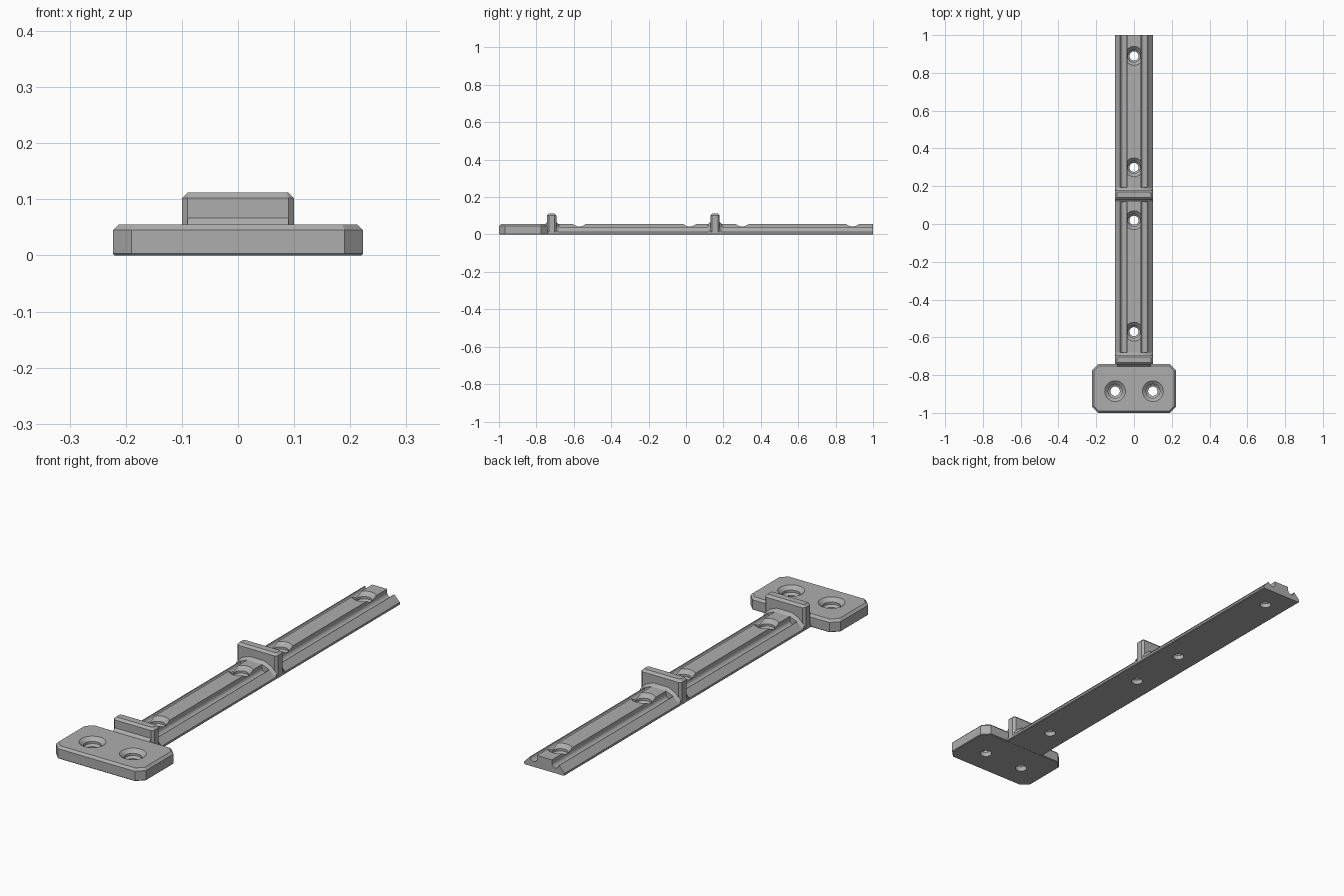
import bpy, bmesh, math

if "Cube" in bpy.data.objects:
    bpy.data.objects.remove(bpy.data.objects["Cube"])

grey = bpy.data.materials.new("mid_grey")
grey.diffuse_color = (0.42, 0.42, 0.42, 1)
grey.use_nodes = True
grey.node_tree.nodes["Principled BSDF"].inputs["Base Color"].default_value = grey.diffuse_color


def loft(name, rings):
    """Skin a list of equal-length point rings and cap both ends."""
    bm = bmesh.new()
    vs = [[bm.verts.new(p) for p in r] for r in rings]
    n = len(rings[0])
    for a, b in zip(vs, vs[1:]):
        for i in range(n):
            j = (i + 1) % n
            bm.faces.new((a[i], a[j], b[j], b[i]))
    bm.faces.new(vs[0])
    bm.faces.new(vs[-1])
    bmesh.ops.recalc_face_normals(bm, faces=bm.faces)
    me = bpy.data.meshes.new(name)
    bm.to_mesh(me)
    bm.free()
    me.materials.append(grey)
    ob = bpy.data.objects.new(name, me)
    bpy.context.collection.objects.link(ob)
    return ob


def clipped_rect(cy, hx, hy, c, z, inset=0.0):
    """Rectangle with cut corners, shrunk by inset."""
    hx, hy, c = hx - inset, hy - inset, c - inset * 0.586
    q = [(hx, -hy + c), (hx, hy - c), (hx - c, hy), (-hx + c, hy),
         (-hx, hy - c), (-hx, -hy + c), (-hx + c, -hy), (hx - c, -hy)]
    return [(x, cy + y, z) for x, y in q]


def drill(ob, spots, profile):
    """Cut stepped, countersunk screw holes."""
    for x, y in spots:
        rings = [[(x + r * math.cos(t * math.tau / 32), y + r * math.sin(t * math.tau / 32), z)
                  for t in range(32)] for r, z in profile]
        cutter = loft("hole_cutter", rings)
        cutter.hide_render = True
        mod = ob.modifiers.new("hole", 'BOOLEAN')
        mod.operation, mod.solver, mod.object = 'DIFFERENCE', 'EXACT', cutter
        bpy.context.view_layer.objects.active = ob
        bpy.ops.object.modifier_apply(modifier=mod.name)
        bpy.data.objects.remove(cutter, do_unlink=True)


def smooth(ob):
    bpy.ops.object.select_all(action='DESELECT')
    ob.select_set(True)
    bpy.context.view_layer.objects.active = ob
    bpy.ops.object.shade_smooth_by_angle(angle=math.radians(28))


# Rail: sloped sides, two round grooves, raised centre ridge
half = [(0.097, 0), (0.1, 0.003), (0.1, 0.012), (0.073, 0.04)]
half += [(0.054 + 0.017 * math.cos(a * math.pi / 10), 0.04 - 0.017 * math.sin(a * math.pi / 10))
         for a in range(11)]
half += [(0.037, 0.055)]
section = half + [(-x, z) for x, z in reversed(half)]
rail = loft("rail", [[(x, y, z) for x, z in section] for y in (-0.743, 1.0)])
drill(rail, [(0, y) for y in (-0.57, 0.02, 0.30, 0.89)],
      [(0.024, -0.02), (0.024, 0.02), (0.033, 0.028), (0.033, 0.038), (0.05, 0.055), (0.055, 0.06)])
smooth(rail)

# Mounting plate with chamfered rim and two screw holes
plate = loft("mounting_plate", [clipped_rect(-0.8705, 0.223, 0.1295, 0.033, z, i)
                                for z, i in ((0, 0.003), (0.003, 0), (0.045, 0), (0.055, 0.01))])
drill(plate, [(-0.1, -0.885), (0.1, -0.885)],
      [(0.025, -0.02), (0.025, 0.022), (0.037, 0.03), (0.037, 0.04), (0.055, 0.055), (0.06, 0.06)])
smooth(plate)

# Upright stops across the rail
for name, cy in (("front_stop", -0.718), ("middle_stop", 0.155)):
    loft(name, [clipped_rect(cy, 0.1, 0.025, 0.01, z, i)
                for z, i in ((0.002, 0), (0.102, 0), (0.112, 0.01))])


def fillet(name, y, s):
    """Curved run-out from a stop face down to the rail."""
    rings = []
    for k in range(5):
        a = k / 4 * math.pi / 2
        d, h = 0.014 * (1 - math.cos(a)), 0.013 * (1 - math.sin(a))
        # run-out starts high at the stop face and flattens onto the rail
        off, up = 0.014 * math.sin(a), 0.013 * math.cos(a) * (1 - math.sin(a))
        outline = [(0.097, 0.003), (0.0995, 0.012 + up), (0.073, 0.04 + up), (0.037, 0.055 + up)]
        outline += [(-x, z) for x, z in reversed(outline)]
        rings.append([(x, y + s * off, z) for x, z in outline])
    smooth(loft(name, rings))


fillet("front_stop_fillet", -0.694, 1)
fillet("middle_stop_front_fillet", 0.131, -1)
fillet("middle_stop_back_fillet", 0.179, 1)

# Sloped strip joining the plate to the front stop
strip = [(-0.742, 0.03), (-0.754, 0.04), (-0.754, 0.055), (-0.742, 0.068)]
loft("plate_joint", [[(x, y, z) for y, z in strip] for x in (-0.09, 0.09)])
